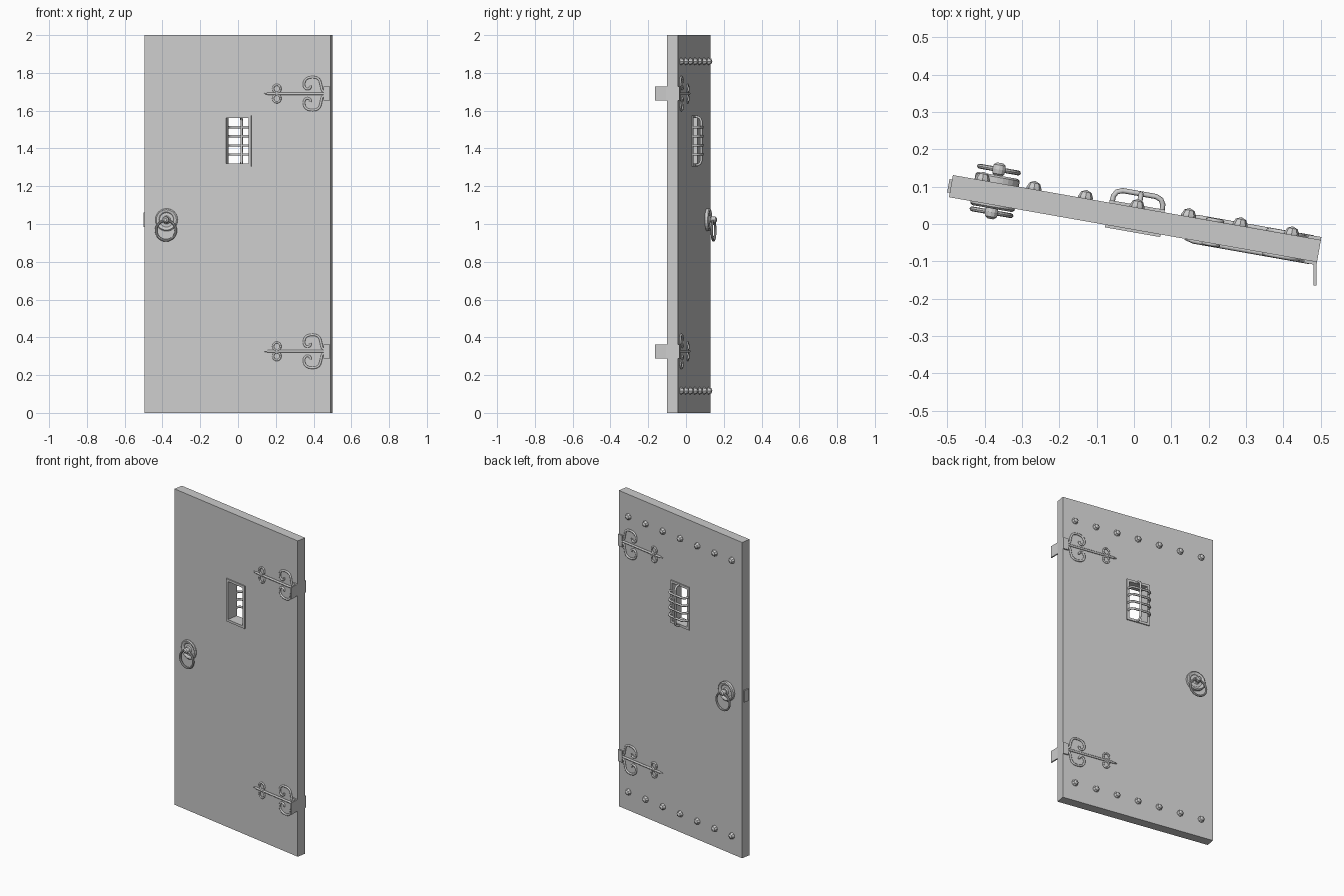
import bpy, math
from mathutils import Matrix, Vector

if "Cube" in bpy.data.objects:
    bpy.data.objects.remove(bpy.data.objects["Cube"])

# The whole door stands ajar: local u = width, v = thickness (+v is the back)
M = Matrix.Translation((0.0025, 0.0145, 0)) @ Matrix.Rotation(math.radians(-10), 4, 'Z')


def box(name, lo, hi, frame=M):
    bpy.ops.mesh.primitive_cube_add(size=1)
    ob = bpy.context.object
    ob.name = name
    lo, hi = Vector(lo), Vector(hi)
    s = hi - lo
    ob.data.transform(Matrix.Translation((lo + hi) / 2) @ Matrix.Diagonal((s.x, s.y, s.z, 1)))
    ob.matrix_world = frame
    return ob


def tube(name, pts, r, closed=False, kind='NURBS'):
    cu = bpy.data.curves.new(name, 'CURVE')
    cu.dimensions = '3D'
    cu.bevel_depth = r
    cu.bevel_resolution = 1
    cu.resolution_u = 5
    cu.use_fill_caps = True
    sp = cu.splines.new(kind)
    sp.points.add(len(pts) - 1)
    for p, co in zip(sp.points, pts):
        p.co = (*co, 1)
    sp.use_cyclic_u = closed
    if kind == 'NURBS':
        sp.order_u = 3
        sp.use_endpoint_u = True
    ob = bpy.data.objects.new(name, cu)
    bpy.context.collection.objects.link(ob)
    ob.matrix_world = M
    return ob


def lathe(name, prof, pos, side, n=24):
    # profile of (radius, height) spun about the door normal
    verts, faces = [], []
    for r, h in prof:
        for i in range(n):
            a = 2 * math.pi * i / n
            verts.append((pos[0] + side * r * math.cos(a), pos[1] + side * h, pos[2] - r * math.sin(a)))
    for j in range(len(prof) - 1):
        for i in range(n):
            k = (i + 1) % n
            faces.append((j * n + i, j * n + k, (j + 1) * n + k, (j + 1) * n + i))
    faces.append(tuple(range((len(prof) - 1) * n, len(prof) * n)))
    faces.append(tuple(reversed(range(n))))
    me = bpy.data.meshes.new(name)
    me.from_pydata(verts, [], faces)
    ob = bpy.data.objects.new(name, me)
    bpy.context.collection.objects.link(ob)
    ob.matrix_world = M
    return ob


# Door slab with window opening
slab = box("door_slab", (-.5, -.03, 0), (.5, .03, 2))
cutter = box("window_cutter", (-.066, -.1, 1.314), (.066, .1, 1.566))
cutter.hide_render = True
cutter.hide_viewport = True
cut = slab.modifiers.new("window", 'BOOLEAN')
cut.object = cutter
cut.solver = 'EXACT'

# Window frame
zc, fv = 1.44, .037
for s in (-1, 1):
    a, b = sorted((s * .06, s * .075))
    box("window_frame_side", (a, -fv, zc - .135), (b, fv, zc + .135))
    a, b = sorted((zc + s * .12, zc + s * .135))
    box("window_frame_rail", (-.06, -fv, a), (.06, fv, b))

# Bowed window bars
bow = [(-.068, .03), (-.067, .05), (-.06, .062), (-.045, .068),
       (.045, .068), (.06, .062), (.067, .05), (.068, .03)]
for z in (1.368, 1.416, 1.464, 1.512):
    tube("window_bar", [(u, v, z) for u, v in bow], .007, kind='POLY')
tube("window_bar_upright",
     [(.005, v, zc + u + math.copysign(.06, u)) for u, v in bow], .007, kind='POLY')

# Rows of studs on the back
for z in (.117, 1.861):
    for i in range(-3, 4):
        lathe("stud", [(.02, -.002), (.02, .004), (.014, .017), (.0005, .023)],
              (i * .14, .03, z), 1, 8)

# Hinge straps with scrolls, both faces
scroll = [(.475, .005), (.455, .012), (.45, .045), (.44, .08), (.405, .09), (.365, .08),
          (.355, .045), (.368, .022), (.395, .028), (.392, .042)]
for z in (.326, 1.69):
    for side in (-1, 1):
        f = side * .032
        a, b = sorted((side * .029, side * .038))
        box("hinge_leaf", (.465, a, z - .037), (.5, b, z + .037))
        tube("hinge_strap", [(.48, f, z), (.2, f, z), (.165, f, z), (.14, f, z)], .007, kind='POLY'
             ).data.splines[0].points[3].radius = .15
        for m in (-1, 1):
            tube("hinge_scroll", [(u, f, z + m * h) for u, h in scroll], .0065)
            tube("strap_ring", [(.212 + .02 * math.cos(k * math.pi / 8), f,
                                 z + m * .026 + .021 * math.sin(k * math.pi / 8))
                                for k in range(16)], .0055, True, 'POLY')
    # Wall leaf, folded out from the front corner
    box("wall_leaf", (.481, -.164, z - .037), (.489, -.098, z + .037), Matrix())

# Ring handles on both faces
hu, hz = -.381, 1.022
for side, off in ((1, .066), (-1, .05)):
    base = off - .026 if side > 0 else .03
    lathe("handle_rosette", [(.06, .026 - base), (.06, .009), (.054, .014), (.044, .012),
                             (.038, .006), (.022, .007), (.016, .013)],
          (hu, side * (base - .004), hz), side)
    lathe("handle_post", [(.009, .02), (.009, off - .018), (.016, off - .012), (.018, off),
                          (.016, off + .012), (.008, off + .018)], (hu, 0, hz), side, 12)
    bpy.ops.mesh.primitive_torus_add(major_radius=.053, minor_radius=.0065,
                                     major_segments=28, minor_segments=8)
    ring = bpy.context.object
    ring.name = "handle_ring"
    ring.matrix_world = M @ Matrix.Translation((hu, side * off, hz - .056)) @ Matrix.Rotation(math.pi / 2, 4, 'X')
    bpy.ops.object.shade_smooth_by_angle()

# Latch plate on the free edge
box("latch", (-.507, -.018, .985), (-.495, .018, 1.06))
